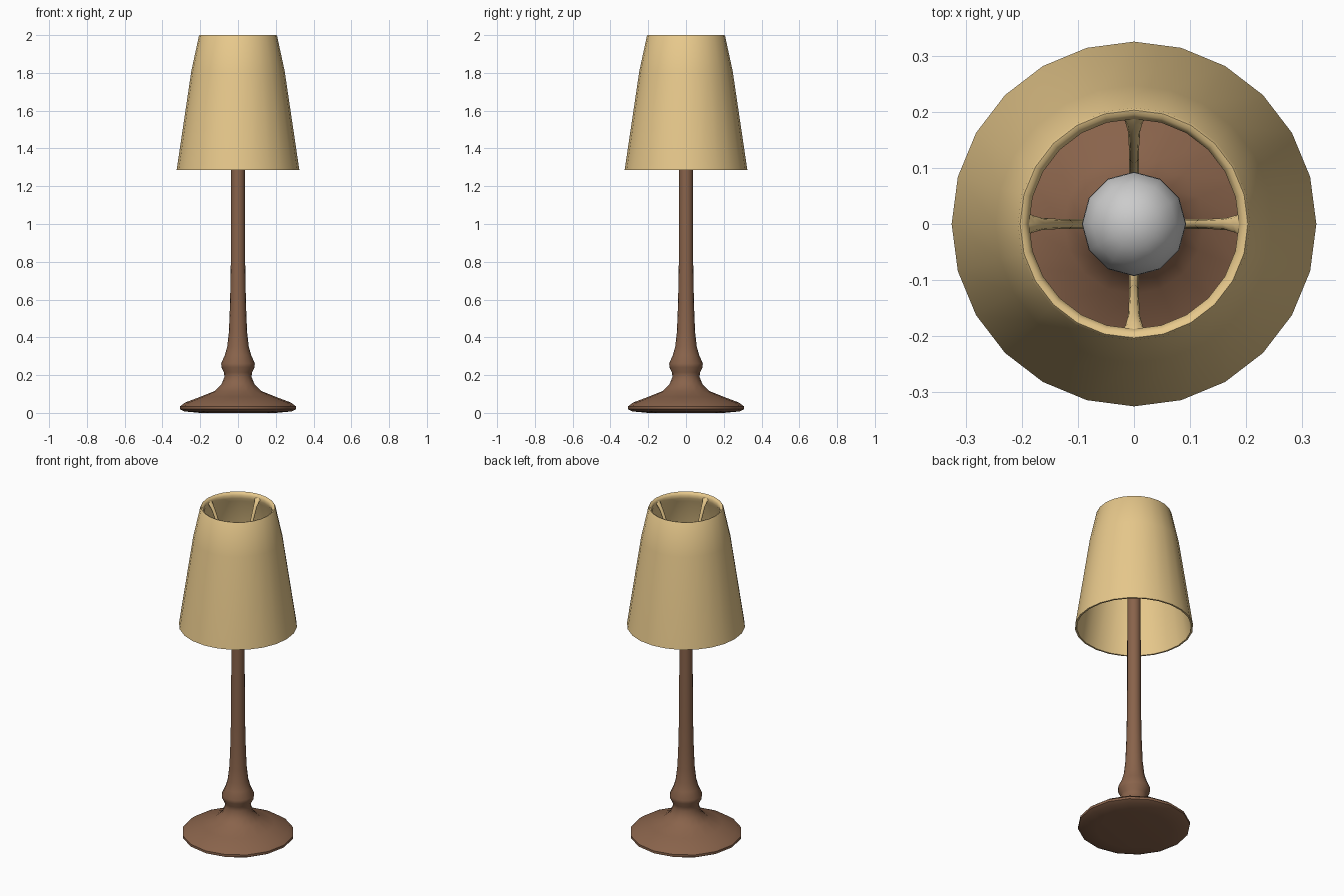
import bpy, bmesh, math
from mathutils import Vector

if "Cube" in bpy.data.objects:
    bpy.data.objects.remove(bpy.data.objects["Cube"])


def material(name, rgb):
    m = bpy.data.materials.new(name)
    m.diffuse_color = (*rgb, 1)
    m.use_nodes = True
    m.node_tree.nodes["Principled BSDF"].inputs["Base Color"].default_value = m.diffuse_color
    return m


def finish(bm, name, mat, angle=40):
    bmesh.ops.recalc_face_normals(bm, faces=bm.faces)
    me = bpy.data.meshes.new(name)
    bm.to_mesh(me)
    bm.free()
    ob = bpy.data.objects.new(name, me)
    bpy.context.collection.objects.link(ob)
    if mat:
        me.materials.append(mat)
    bpy.ops.object.select_all(action='DESELECT')
    ob.select_set(True)
    bpy.context.view_layer.objects.active = ob
    bpy.ops.object.shade_smooth_by_angle(angle=math.radians(angle))
    return ob


def lathe(name, profile, sides, mat, closed=False, angle=40):
    bm = bmesh.new()
    vs = [bm.verts.new((r, 0, z)) for r, z in profile]
    es = [bm.edges.new(p) for p in zip(vs, vs[1:])]
    if closed:
        es.append(bm.edges.new((vs[-1], vs[0])))
    bmesh.ops.spin(bm, geom=vs + es, cent=(0, 0, 0), axis=(0, 0, 1),
                   angle=2 * math.pi, steps=sides)
    bmesh.ops.remove_doubles(bm, verts=bm.verts, dist=1e-4)
    return finish(bm, name, mat, angle)


brown = material("brown_wood", (0.25, 0.125, 0.07))
cream = material("cream_fabric", (0.80, 0.58, 0.26))

# Turned foot and stem
lathe("base_and_stem", [
    (0, 0), (0.2, 0), (0.285, 0.008), (0.308, 0.02), (0.308, 0.034),
    (0.28, 0.055), (0.2, 0.085), (0.125, 0.115), (0.088, 0.15),
    (0.072, 0.19), (0.074, 0.215), (0.088, 0.242), (0.089, 0.262),
    (0.07, 0.305), (0.057, 0.35), (0.048, 0.43), (0.042, 0.58),
    (0.038, 0.8), (0.037, 1.3), (0.037, 1.53), (0, 1.53)], 16, brown)

# Hollow shade with a rounded upper rim
lathe("shade", [
    (0.325, 1.285), (0.247, 1.81), (0.207, 1.995), (0.203, 2.0),
    (0.195, 1.998), (0.187, 1.985), (0.189, 1.965), (0.197, 1.945),
    (0.237, 1.81), (0.315, 1.285)], 24, cream, closed=True, angle=50)

# Bulb
lathe("bulb", [
    (0, 1.52), (0.035, 1.53), (0.045, 1.57), (0.075, 1.62), (0.093, 1.67),
    (0.092, 1.71), (0.075, 1.755), (0.042, 1.785), (0, 1.795)], 12, None)

# Four curved struts from the rim down to the stem: (radius, z, half width)
path = [(0.196, 1.98, 0.03), (0.183, 1.97, 0.016), (0.165, 1.94, 0.011),
        (0.135, 1.87, 0.009), (0.118, 1.78, 0.009), (0.106, 1.66, 0.009),
        (0.085, 1.57, 0.009), (0.03, 1.5, 0.009)]
for i, side in enumerate(("right", "back", "left", "front")):
    a = i * math.pi / 2
    out, across = Vector((math.cos(a), math.sin(a), 0)), Vector((-math.sin(a), math.cos(a), 0))
    bm = bmesh.new()
    rings = []
    for k, (r, z, w) in enumerate(path):
        p, q = path[max(k - 1, 0)], path[min(k + 1, len(path) - 1)]
        t = Vector((q[0] - p[0], q[1] - p[1])).normalized()
        n = out * -t.y + Vector((0, 0, t.x))
        c = out * r + Vector((0, 0, z))
        rings.append([bm.verts.new(c + across * w * math.cos(j * math.pi / 4)
                                   + n * 0.009 * math.sin(j * math.pi / 4)) for j in range(8)])
    for u, v in zip(rings, rings[1:]):
        for j in range(8):
            bm.faces.new((u[j], u[(j + 1) % 8], v[(j + 1) % 8], v[j]))
    bm.faces.new(rings[0])
    bm.faces.new(rings[-1])
    finish(bm, "strut_" + side, cream, 60)
